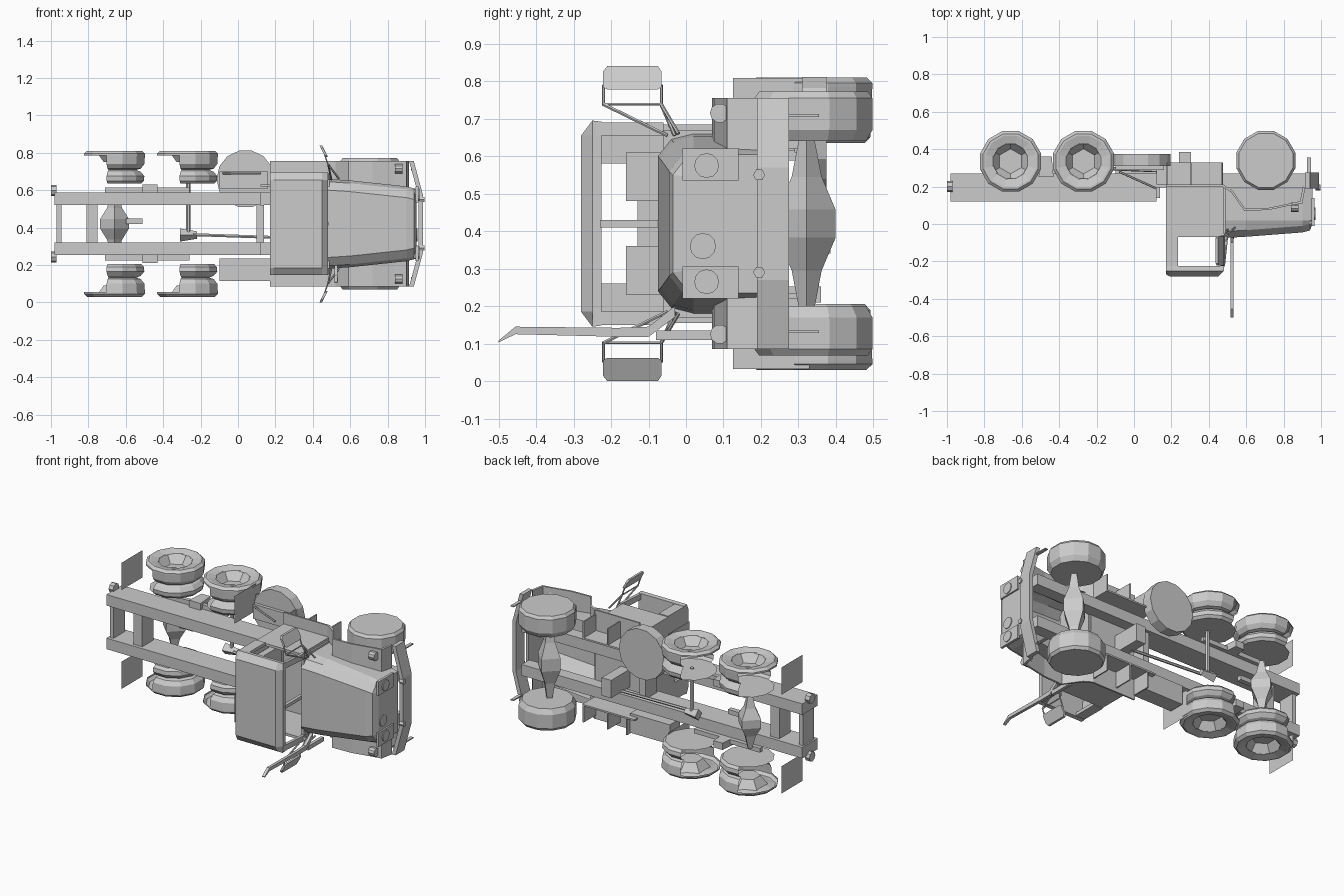
import bpy, bmesh, math
from mathutils import Vector

cube = bpy.data.objects.get("Cube")
if cube:
    bpy.data.objects.remove(cube, do_unlink=True)

grey = bpy.data.materials.new("plain_grey")
grey.use_nodes = True
grey.diffuse_color = (0.6, 0.6, 0.6, 1)
grey.node_tree.nodes["Principled BSDF"].inputs["Base Color"].default_value = (0.6, 0.6, 0.6, 1)

MID = 0.42  # the truck lies on its side: x is length, -y its roof, z its width
SIDES = (("left", 1), ("right", -1))


def finish(name, bm):
    bmesh.ops.remove_doubles(bm, verts=bm.verts, dist=0.0001)
    bmesh.ops.recalc_face_normals(bm, faces=bm.faces)
    mesh = bpy.data.meshes.new(name)
    bm.to_mesh(mesh)
    bm.free()
    mesh.materials.append(grey)
    ob = bpy.data.objects.new(name, mesh)
    bpy.context.collection.objects.link(ob)
    return ob


def loft(name, rings, closed=True, caps=True):
    bm = bmesh.new()
    rows = [[bm.verts.new(p) for p in ring] for ring in rings]
    n = len(rows[0])
    for a, b in zip(rows, rows[1:]):
        for i in range(n if closed else n - 1):
            j = (i + 1) % n
            bm.faces.new((a[i], a[j], b[j], b[i]))
    if caps:
        bm.faces.new(rows[0])
        bm.faces.new(rows[-1])
    return finish(name, bm)


def side_plate(name, pts, w, s=1):
    """Side outline in x, y drawn out over a range w of offsets from the centre line."""
    return loft(name, [[(a, b, MID + s * c) for a, b in pts] for c in w])


def box(name, x, y, w, s=1):
    return side_plate(name, [(x[0], y[0]), (x[1], y[0]), (x[1], y[1]), (x[0], y[1])], w, s)


def cross_sheet(name, x, y, w, s=1):
    return loft(name, [[(x, b, MID + s * c) for b in y] for c in w], closed=False, caps=False)


def rod(name, a, b, r, n=6, r2=None):
    a, b = Vector(a), Vector(b)
    q = (b - a).to_track_quat('Z', 'Y')
    ring = lambda c, rad: [c + q @ Vector((rad * math.cos(2 * math.pi * i / n),
                                           rad * math.sin(2 * math.pi * i / n), 0)) for i in range(n)]
    return loft(name, [ring(a, r), ring(b, r if r2 is None else r2)])


def lathe(name, profile, x, y, s, span=(0, 12), n=12):
    """Turn (radius, offset) points around a crosswise axle."""
    rings = []
    for k in range(span[0], span[1] + 1):
        t = 2 * math.pi * (k + 0.5) / n
        rings.append([(x + r * math.cos(t), y + r * math.sin(t), MID + s * w) for r, w in profile])
    bm = bmesh.new()
    for a, b in zip(rings, rings[1:]):
        for i in range(len(profile) - 1):
            pts = [a[i], a[i + 1], b[i + 1], b[i]]
            if profile[i][0] == 0:
                pts.pop(3)
            elif profile[i + 1][0] == 0:
                pts.pop(2)
            bm.faces.new([bm.verts.new(p) for p in pts])
    return finish(name, bm)


# Wheels: double rear tyres with open treads at the back, closed front tyres
HUB = [(0, .33), (.067, .33), (.108, .38)]
RIM = [(.095, .378), (.14, .39), (.152, .39), (.168, .375), (.168, .365)]
TREAD = [(.168, .365), (.165, .32), (.145, .295), (.12, .288), (.145, .278), (.165, .255), (.162, .23), (.147, .215)]
FRONT = [(0, .352), (.15, .352), (.163, .335), (.163, .25), (.145, .22), (0, .22)]
for side, s in SIDES:
    for label, x in (("rear", -.66), ("middle", -.27)):
        lathe(f"{label}_wheel_hub_{side}", HUB, x, .335, s, (0, 6), 6)
        lathe(f"{label}_wheel_rim_{side}", RIM, x, .335, s)
        lathe(f"{label}_wheel_tread_{side}", TREAD, x, .335, s, (-4, 3))
        lathe(f"{label}_wheel_inner_disc_{side}", [(.147, .215), (0, .215)], x, .335, s)
    lathe(f"front_wheel_{side}", FRONT, .705, .34, s)

# Chassis
for side, s in SIDES:
    box(f"frame_rail_{side}", (-.98, .12), (.12, .27), (.1, .168), s)
    box(f"front_rail_{side}", (.12, .93), (.195, .27), (.1, .168), s)
    box(f"spring_{side}", (-.71, -.26), (.27, .295), (.168, .195), s)
    side_plate(f"spring_pivot_{side}", [(-.51, .25), (-.43, .25), (-.44, .36), (-.5, .36)], (.168, .21), s)
    rod(f"tail_lamp_{side}", (-1, .2, MID + s * .178), (-.97, .2, MID + s * .178), .03, 8)
    for label, x in (("rear", -.88), ("middle", -.11)):
        cross_sheet(f"{label}_mudflap_{side}", x, (.125, .33), (.22, .388), s)
for label, a, b in (("tail", -.97, -.945), ("rear", -.81, -.75), ("cab", .1, .14)):
    box(f"{label}_crossmember", (a, b), (.14, .25), (-.1, .1))

# Axles with diamond-shaped housings, and drive line
for label, x, reach in (("rear", -.66, .17), ("front", .705, .25)):
    rings = [[(x + r * dx, .322 + r * dy, MID + w * reach) for dx, dy in ((1, 0), (0, 1), (-1, 0), (0, -1))]
             for w, r in ((-1, .016), (-.5, .04), (-.15, .077), (.15, .077), (.5, .04), (1, .016))]
    loft(f"{label}_axle", rings)
box("rear_pinion", (-.6, -.51), (.29, .32), (0, .028))
rod("middle_axle", (-.265, .32, .36), (-.265, .32, .64), .012)
rod("middle_differential", (-.31, .32, .36), (-.22, .32, .36), .035, 4, .02)
rod("drive_shaft", (-.24, .3, .362), (.26, .28, .345), .009)
box("transfer_case", (.24, .305), (.2, .385), (-.08, .03))

# Side equipment
rod("spare_wheel", (.04, .31, .66), (.04, .375, .66), .155, 14)
box("spare_carrier", (-.1, .16), (.29, .31), (.19, .28))
rod("spare_bracket", (-.08, .28, .69), (.12, .19, .69), .006)
box("tool_box", (-.1, .17), (.2, .3), (.185, .305), -1)
for side, s in SIDES:
    # Open-bottomed steps below the doors
    box(f"cab_step_top_{side}", (.17, .475), (.2, .21), (.19, .335), s)
    box(f"cab_step_face_{side}", (.12, .475), (.21, .33), (.2, .21), s)
    for i, x in enumerate((.17, .3, .465)):
        box(f"cab_step_divider_{side}_{i}", (x, x + .008), (.21, .33), (.21, .31), s)

# Cab: chamfered roof, lower tub, posts and open windows
roof = [(-.225, -.272), (-.25, -.275), (-.28, -.235), (-.28, .235), (-.25, .275), (-.225, .272)]
loft("cab_roof", [[(x, y if y > -.26 else y + drop, MID + w) for y, w in roof]
                  for x, drop in ((.17, .012), (.19, 0), (.45, 0), (.48, .03))])
for side, s in SIDES:
    box(f"door_panel_{side}", (.17, .48), (-.07, .2), (.25, .265), s)
    box(f"rear_post_{side}", (.17, .235), (-.24, -.07), (.25, .27), s)
    side_plate(f"front_post_{side}", [(.462, -.24), (.48, -.24), (.495, -.06), (.477, -.06)], (.235, .27), s)
    box(f"back_panel_{side}", (.17, .185), (-.24, -.07), (.16, .26), s)
    box(f"seat_{side}", (.19, .23), (-.16, .1), (.06, .19), s)
box("cab_back_wall", (.17, .185), (-.13, .2), (-.25, .25))
box("cab_floor", (.17, .48), (.18, .2), (-.25, .25))
box("windscreen_post", (.465, .485), (-.23, -.06), (-.01, .01))
box("firewall", (.47, .49), (-.06, .19), (-.25, .25))

# Tapered hood, open underneath
sections = []
for x, top, h in ((.48, -.075, .24), (.6, -.068, .232), (.9, -.045, .2), (.94, -.035, .19), (.955, .0, .185)):
    shape = [(.19, -h), (.02, -h), (top + .035, -h + .015), (top, -h + .06)]
    shape += [(y, -w) for y, w in reversed(shape)]
    sections.append([(x, y, MID + w) for y, w in shape])
loft("hood", sections, closed=False, caps=False)
box("grille", (.94, .955), (.0, .19), (-.185, .185))
rod("grille_badge_disc", (.955, .045, .36), (.96, .045, .36), .035, 12)

# Fenders, front lamps, bumper and hooks
arch = [(.47, .2), (.52, .17), (.59, .07), (.72, .075), (.84, .1), (.9, .11), (.915, .19)]
for side, s in SIDES:
    outline = arch + [(x - .012, y + .012) if x > .85 else (x + .004, y + .012) for x, y in reversed(arch)]
    side_plate(f"fender_{side}", outline, (.19, .335), s)
    rod(f"round_lamp_{side}", (.84, .09, MID + s * .295), (.88, .09, MID + s * .295), .026, 10)
    box(f"headlight_box_{side}", (.95, .965), (-.01, .14), (.115, .2), s)
    rod(f"headlight_{side}", (.965, .055, MID + s * .155), (.97, .055, MID + s * .155), .033, 12)
    rod(f"tow_hook_{side}", (.97, .195, MID + s * .13), (.997, .195, MID + s * .13), .016, 6)
    box(f"bumper_bracket_{side}", (.925, .945), (.26, .355), (.285, .292), s)
bumper = [(.915, -.335), (.965, -.15), (.965, .15), (.915, .335), (.94, .335), (.99, .15), (.99, -.15), (.94, -.335)]
loft("bumper", [[(x, y, MID + w) for x, w in bumper] for y in (.19, .275)])

# Mirrors on wire arms
for side, s in SIDES:
    z = lambda w: MID + s * w
    loft(f"mirror_{side}", [[(x + dx, y, z(w)) for x, y, w in
         ((.436, -.21, .42), (.436, -.075, .42), (.442, -.065, .405), (.463, -.065, .365),
          (.466, -.075, .358), (.466, -.21, .358), (.463, -.222, .365), (.442, -.222, .405))]
         for dx in (0, .014)])
    for i, y in enumerate((-.22, -.066)):
        rod(f"mirror_stem_{side}_{i}", (.463, y, z(.37)), (.482, y, z(.315)), .004)
        rod(f"mirror_arm_{side}_{i}", (.482, y, z(.318)), (.5, -.03 - .02 * (1 - i), z(.235)), .005)
    rod(f"mirror_bar_{side}", (.482, -.22, z(.318)), (.482, -.066, z(.318)), .004)
    rod(f"mirror_brace_{side}", (.482, -.066, z(.318)), (.54, -.02, z(.24)), .005)

# Raised air intake pipe
pipe = [(-.5, .103, .108), (-.455, .125, .145), (-.18, .118, .142), (-.1, .118, .145), (-.03, .17, .2)]
loft("air_intake", [[(.515, y, a), (.533, y, a), (.533, y, b), (.515, y, b)] for y, a, b in pipe])
box("air_intake_base", (.515, .535), (-.08, .07), (.285, .31), -1)
